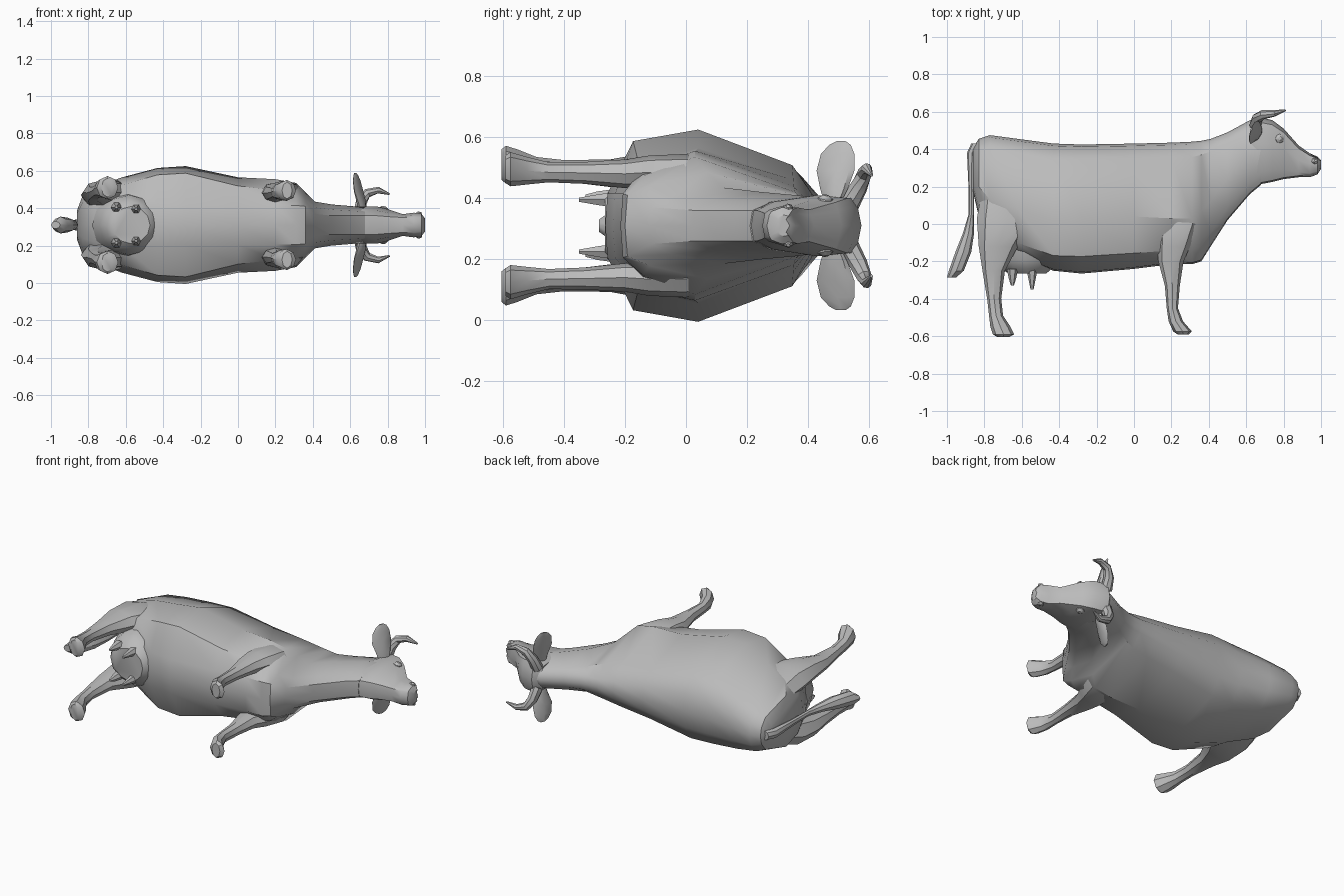
import bpy, bmesh, math
from mathutils import Vector

CZ = 0.31  # the animal lies on its side: x = length, y = its up, z = its width
hide = bpy.data.materials.new("grey hide")
hide.diffuse_color = (0.5, 0.5, 0.5, 1)


def loft(name, rings, angle=35):
    """Skin a list of equal rings of (x, y, width) points and cap the ends."""
    bm = bmesh.new()
    vs = [[bm.verts.new((p[0], p[1], p[2] + CZ)) for p in r] for r in rings]
    n = len(rings[0])
    for a, b in zip(vs, vs[1:]):
        for i in range(n):
            j = (i + 1) % n
            bm.faces.new((a[i], a[j], b[j], b[i]))
    bm.faces.new(vs[0])
    bm.faces.new(vs[-1])
    bmesh.ops.recalc_face_normals(bm, faces=bm.faces)
    me = bpy.data.meshes.new(name)
    bm.to_mesh(me)
    bm.free()
    ob = bpy.data.objects.new(name, me)
    bpy.context.collection.objects.link(ob)
    me.materials.append(hide)
    bpy.ops.object.select_all(action='DESELECT')
    ob.select_set(True)
    bpy.context.view_layer.objects.active = ob
    bpy.ops.object.shade_smooth_by_angle(angle=math.radians(angle))
    return ob


def section(x, yt, yb, wm, ym, wb, low=0.75, top=0.33):
    """Mirrored cross-section: rounded back, widest at ym, narrow belly."""
    half = [(yt - 0.012, top * wm), (yt - 0.2 * (yt - ym), (0.3 + top) * wm), (ym, wm),
            (ym + 0.7 * (yb - ym), low * wm), (yb + 0.008, wb)]
    ring = [(yt, 0)] + half + [(yb, 0)] + [(y, -w) for y, w in reversed(half)]
    return [(x, y, w) for y, w in ring]


def limb(name, stations, side=1, n=8):
    """Oval rings stacked along y: (y, x back, x front, width centre, half width)."""
    rings = []
    for y, x0, x1, zc, hw in stations:
        rings.append([((x0 + x1) / 2 + (x1 - x0) / 2 * math.cos(t), y,
                       side * (zc + hw * math.sin(t)))
                      for t in (2 * math.pi * i / n for i in range(n))])
    return loft(name, rings)


def tube(name, path, n=8):
    """Round tube through (x, y, w, radius) points."""
    pts = [Vector(p[:3]) for p in path]
    rings = []
    for i, p in enumerate(pts):
        d = (pts[min(i + 1, len(pts) - 1)] - pts[max(i - 1, 0)]).normalized()
        u = d.cross(Vector((0, 1, 0.2))).normalized()
        v = d.cross(u)
        rings.append([p + path[i][3] * (u * math.cos(t) + v * math.sin(t))
                      for t in (2 * math.pi * k / n for k in range(n))])
    return loft(name, rings)


# Trunk and neck
loft("body", [section(*s) for s in (
    (-.86, .41, .17, .08, .30, .04),
    (-.83, .455, .04, .16, .20, .07),
    (-.77, .475, -.08, .20, .13, .09),
    (-.62, .455, -.18, .255, .08, .11, .84),
    (-.43, .43, -.25, .305, .02, .11, .88),
    (-.28, .425, -.265, .315, .04, .105, .88),
    (0, .43, -.24, .255, .04, .105, .82, .29),
    (.20, .435, -.215, .245, .03, .105, .76, .22),
    (.31, .44, -.215, .225, .03, .105, .72, .19),
    (.36, .445, -.20, .175, .07, .10, .75, .25),
    (.41, .455, -.12, .125, .12, .06),
    (.50, .49, .02, .11, .25, .05),
    (.62, .555, .16, .10, .36, .05),
    (.68, .56, .21, .095, .40, .05))])

# Head with tapering muzzle
loft("head", [section(*s, .78, .6) for s in (
    (.62, .54, .24, .08, .42, .03),
    (.66, .575, .21, .10, .43, .05),
    (.74, .555, .225, .10, .43, .05),
    (.80, .51, .24, .085, .41, .045),
    (.88, .42, .25, .058, .34, .04),
    (.94, .378, .25, .066, .32, .04),
    (.98, .36, .265, .06, .315, .035),
    (1.0, .34, .295, .035, .32, .02))])

# Tail with tuft
limb("tail", ((.43, -.87, -.81, 0, .03), (.38, -.893, -.84, 0, .03),
              (.20, -.885, -.855, 0, .02), (.05, -.885, -.855, 0, .018),
              (-.05, -.915, -.855, 0, .025), (-.15, -.955, -.87, 0, .04),
              (-.25, -.99, -.91, 0, .045), (-.285, -1.0, -.95, 0, .02)))

# Udder
limb("udder", ((-.08, -.78, -.42, 0, .17), (-.19, -.74, -.42, 0, .16),
               (-.24, -.71, -.44, 0, .125), (-.265, -.67, -.47, 0, .10)), n=12)

for side, label in ((1, "left"), (-1, "right")):
    # Legs from thigh or shoulder down to the hoof
    limb(label + "_rear_leg", (
        (.25, -.80, -.58, .10, .07), (.03, -.84, -.52, .16, .085),
        (-.12, -.83, -.62, .175, .065), (-.25, -.81, -.69, .172, .045),
        (-.40, -.785, -.71, .18, .035), (-.49, -.775, -.70, .187, .038),
        (-.55, -.768, -.66, .197, .052), (-.59, -.755, -.64, .20, .062),
        (-.605, -.73, -.67, .20, .05)), side)
    limb(label + "_front_leg", (
        (.20, .17, .33, .11, .06), (0, .125, .345, .175, .06),
        (-.12, .125, .30, .175, .055), (-.20, .13, .265, .17, .047),
        (-.33, .165, .245, .173, .036),
        (-.45, .175, .235, .175, .033), (-.52, .185, .262, .18, .045),
        (-.575, .21, .31, .185, .056), (-.592, .235, .29, .185, .045)), side)
    # Teats
    for x, w, end in ((-.65, .095, -.33), (-.545, .085, -.35)):
        limb(label + "_teat", ((-.24, x - .03, x + .03, w, .028),
                               (-.29, x - .02, x + .02, w, .02),
                               (end, x - .008, x + .008, w, .008)), side, 6)
    # Curved horn
    tube(label + "_horn", [(x, y, side * w, r) for x, y, w, r in (
        (.65, .53, .06, .034), (.66, .565, .125, .030), (.69, .585, .17, .025),
        (.75, .592, .187, .018), (.81, .608, .165, .005))])
    # Leaf-shaped ear, thin along x and leaning with its height
    ear = []
    for w, x, y, rx, ry in ((.07, .665, .48, .02, .025), (.12, .66, .485, .02, .045),
                            (.18, .645, .49, .014, .062), (.235, .635, .497, .010, .055),
                            (.265, .63, .505, .006, .035), (.277, .628, .508, .004, .015)):
        ear.append([(x + rx * math.cos(t) + .35 * ry * math.sin(t),
                     y + ry * math.sin(t), side * w)
                    for t in (math.pi * i / 4 for i in range(8))])
    loft(label + "_ear", ear)
    # Eye and nostril bumps
    tube(label + "_eye", [(.775, .455, side * .07, .028), (.78, .457, side * .09, .024),
                          (.782, .458, side * .10, .010)])
    tube(label + "_nostril", [(.95, .335, side * .04, .02), (.972, .335, side * .06, .016),
                              (.982, .335, side * .064, .006)], 6)
